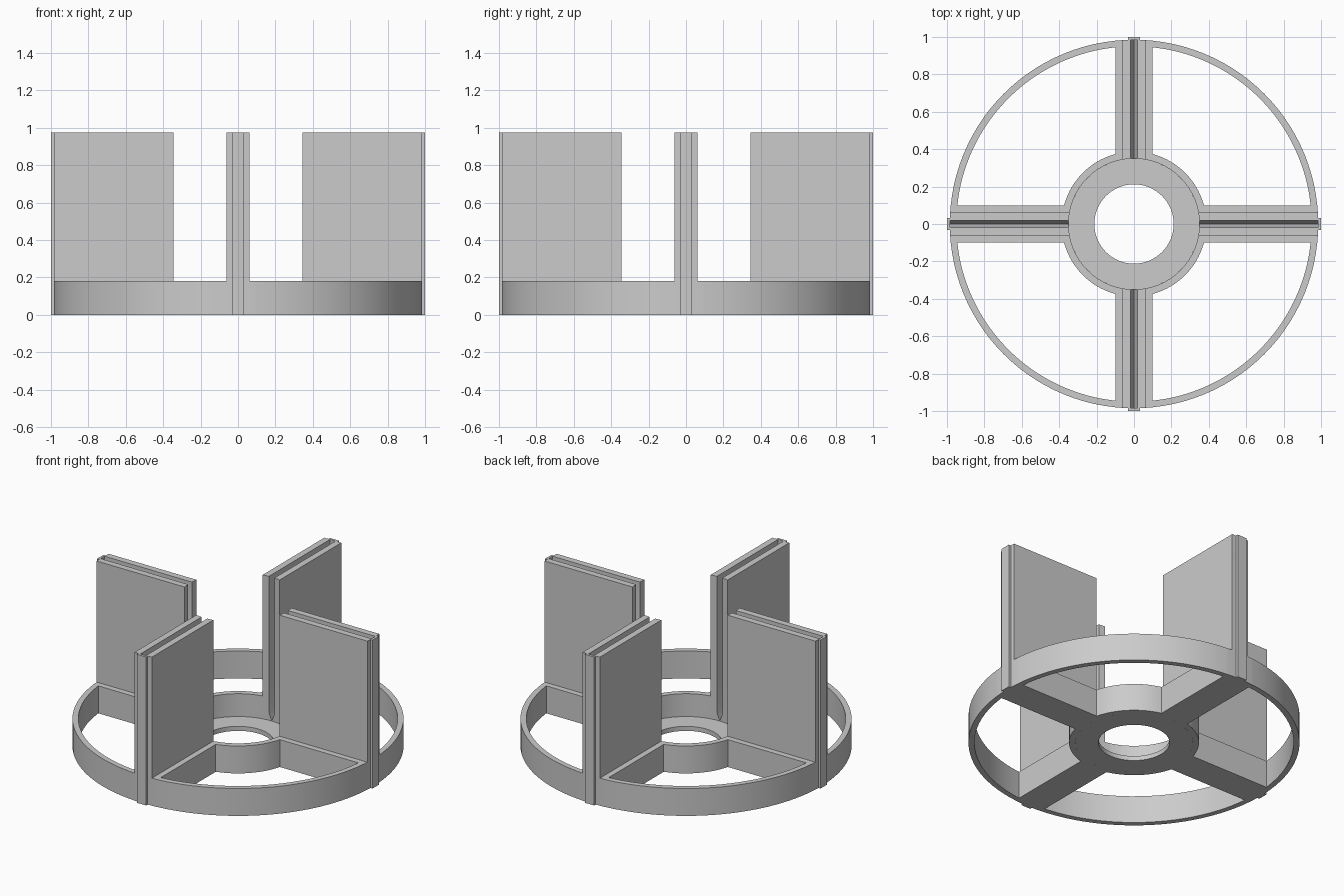
import bpy, bmesh
from math import sin, cos, asin, pi, sqrt, radians

if "Cube" in bpy.data.objects:
    bpy.data.objects.remove(bpy.data.objects["Cube"], do_unlink=True)

RIM_OUT, RIM_IN = 0.985, 0.95      # outer rim radii
HUB_OUT, HUB_IN = 0.387, 0.35      # hub wall radii
HOLE = 0.212                       # centre hole radius
BASE_H, TOP_H, FLOOR_H = 0.18, 0.975, 0.03
ARM_W, BLADE_W, SLOT_W, RIB_W = 0.1, 0.062, 0.02, 0.033   # half widths

grey = bpy.data.materials.new("plain_grey")
grey.use_nodes = True
grey.diffuse_color = (0.6, 0.6, 0.6, 1)
grey.node_tree.nodes["Principled BSDF"].inputs["Base Color"].default_value = (0.6, 0.6, 0.6, 1)


def finish(bm, name):
    """Turn a bmesh into a shaded object."""
    bmesh.ops.recalc_face_normals(bm, faces=bm.faces)
    mesh = bpy.data.meshes.new(name)
    bm.to_mesh(mesh)
    bm.free()
    mesh.materials.append(grey)
    obj = bpy.data.objects.new(name, mesh)
    bpy.context.collection.objects.link(obj)
    bpy.ops.object.select_all(action='DESELECT')
    obj.select_set(True)
    bpy.context.view_layer.objects.active = obj
    bpy.ops.object.shade_smooth_by_angle(angle=radians(30))
    return obj


def quarter_turns(obj, name):
    """Repeat a part around the centre, four in all."""
    obj.name = name + "_1"
    for i in range(1, 4):
        copy = obj.copy()
        copy.name = f"{name}_{i + 1}"
        copy.rotation_euler.z = i * pi / 2
        bpy.context.collection.objects.link(copy)


def curved_wall(name, r_in, r_out, height, gap, segments, closed=False):
    """Sweep a rectangle round a quarter, leaving room for the arms, or a full circle."""
    bm = bmesh.new()
    rings = []
    for i in range(segments if closed else segments + 1):
        t = i / segments
        ring = []
        for r, z in ((r_in, 0), (r_out, 0), (r_out, height), (r_in, height)):
            start = asin(gap / r)
            a = 2 * pi * t if closed else start + (pi / 2 - 2 * start) * t
            ring.append(bm.verts.new((r * cos(a), r * sin(a), z)))
        rings.append(ring)
    pairs = list(zip(rings, rings[1:]))
    if closed:
        pairs.append((rings[-1], rings[0]))
    for a, b in pairs:
        for k in range(4):
            n = (k + 1) % 4
            bm.faces.new((a[k], a[n], b[n], b[k]))
    if not closed:
        bm.faces.new(rings[0])
        bm.faces.new(rings[-1])
    return finish(bm, name)


# Rim and hub walls between the arms
quarter_turns(curved_wall("rim", RIM_IN, RIM_OUT, BASE_H, ARM_W, 24), "rim")
quarter_turns(curved_wall("hub_wall", HUB_IN, HUB_OUT, BASE_H, ARM_W, 14), "hub_wall")

# Hub floor with the centre hole
curved_wall("hub_floor", HOLE, HUB_IN, FLOOR_H, 0, 64, closed=True)

# Arm with upright blade: half profile mirrored, V-bottomed slot down the middle
half = [(ARM_W, 0), (ARM_W, BASE_H), (BLADE_W, BASE_H), (BLADE_W, TOP_H),
        (SLOT_W, TOP_H), (SLOT_W, 0.08)]
profile = half + [(0, FLOOR_H)] + [(-y, z) for y, z in reversed(half)]
bm = bmesh.new()
face = bm.faces.new([bm.verts.new((0, y, z)) for y, z in profile])
side = bmesh.ops.extrude_face_region(bm, geom=[face])["geom"]
for v in side:
    if isinstance(v, bmesh.types.BMVert):
        v.co.x = 1
for y in (-BLADE_W, -SLOT_W, 0, SLOT_W, BLADE_W):
    bmesh.ops.bisect_plane(bm, geom=bm.verts[:] + bm.edges[:] + bm.faces[:], dist=1e-5,
                           plane_co=(0, y, 0), plane_no=(0, 1, 0))
# Wrap both ends onto the hub and rim cylinders
for v in bm.verts:
    r = HUB_IN if v.co.x < 0.5 else RIM_OUT
    v.co.x = sqrt(r * r - v.co.y ** 2)
quarter_turns(finish(bm, "slotted_blade"), "slotted_blade")

# Rib closing the outer end of each slot
bm = bmesh.new()
bmesh.ops.create_cube(bm, size=1)
for v in bm.verts:
    v.co.x = 1.0 if v.co.x > 0 else RIM_OUT - 0.001
    v.co.y *= 2 * RIB_W
    v.co.z = TOP_H if v.co.z > 0 else 0
quarter_turns(finish(bm, "end_rib"), "end_rib")
